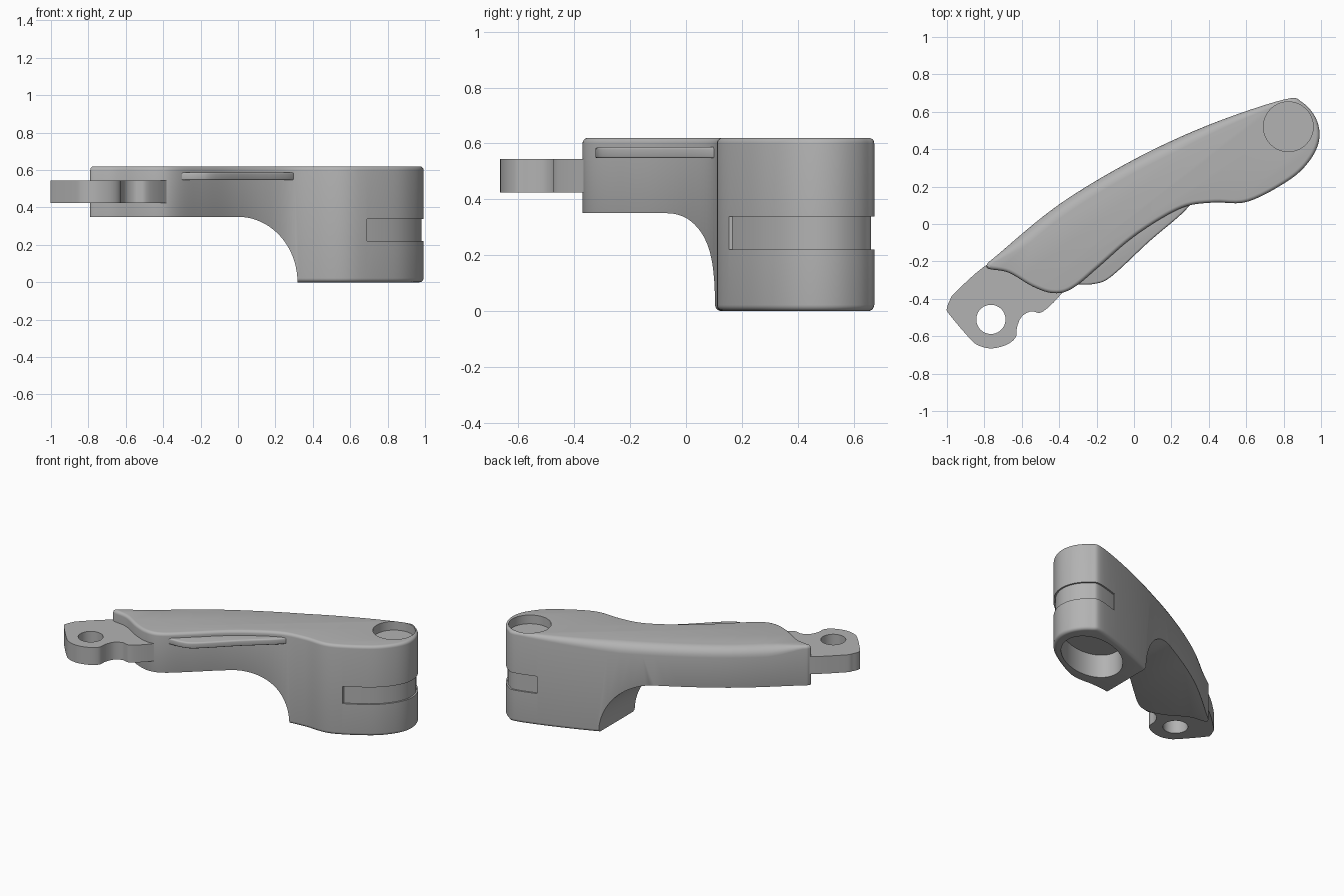
import bpy, bmesh, math
from mathutils import Vector

cube = bpy.data.objects.get("Cube")
if cube:
    bpy.data.objects.remove(cube, do_unlink=True)

grey = bpy.data.materials.new("satin_grey")
grey.use_nodes = True
COLOUR = (0.45, 0.45, 0.45, 1)
grey.diffuse_color = COLOUR
grey.node_tree.nodes["Principled BSDF"].inputs["Base Color"].default_value = COLOUR


def smooth_loop(points, steps=6):
    """Closed Catmull-Rom curve through counter-clockwise points."""
    pts = [Vector(p) for p in points]
    n, out = len(pts), []
    for i in range(n):
        a, b, c, d = (pts[(i + k - 1) % n] for k in range(4))
        for s in range(steps):
            t = s / steps
            out.append(0.5 * (2 * b + (c - a) * t + (2 * a - 5 * b + 4 * c - d) * t ** 2
                              + (3 * b - a - 3 * c + d) * t ** 3))
    return out


def outward(loop):
    n = len(loop)
    dirs = [(loop[(i + 1) % n] - loop[i - 1]).normalized() for i in range(n)]
    return [Vector((d.y, -d.x)) for d in dirs]


def add_object(name, bm):
    bmesh.ops.recalc_face_normals(bm, faces=bm.faces)
    mesh = bpy.data.meshes.new(name)
    bm.to_mesh(mesh)
    bm.free()
    mesh.materials.append(grey)
    obj = bpy.data.objects.new(name, mesh)
    bpy.context.collection.objects.link(obj)
    return obj


def stack(name, rings):
    """Solid through a stack of rings of 3D points."""
    bm = bmesh.new()
    rows = [[bm.verts.new(p) for p in ring] for ring in rings]
    n = len(rows[0])
    for low, high in zip(rows, rows[1:]):
        for i in range(n):
            j = (i + 1) % n
            bm.faces.new((low[i], low[j], high[j], high[i]))
    bm.faces.new(rows[0][::-1])
    bm.faces.new(rows[-1])
    return add_object(name, bm)


def slab(name, loop, z0, z1, low_r, high_r, steps=5):
    """Upright solid with rounded rims; high_r may vary along the outline."""
    normals = outward(loop)
    rings = []
    for top in (False, True):
        for k in range(steps + 1):
            a = math.pi / 2 * k / steps
            ring = []
            for p, nrm in zip(loop, normals):
                r = high_r(p, nrm) if top else low_r
                inset = r * (1 - (math.cos(a) if top else math.sin(a)))
                z = z1 - r * (1 - math.sin(a)) if top else z0 + r * (1 - math.cos(a))
                q = p - nrm * inset
                ring.append((q.x, q.y, z))
            rings.append(ring)
    return stack(name, rings)


def prism(name, loop, z0, z1):
    return stack(name, [[(p[0], p[1], z) for p in loop] for z in (z0, z1)])


def ellipse(cx, cy, a, b, turn=0, n=64):
    c, s = math.cos(turn), math.sin(turn)
    ring = [(a * math.cos(2 * math.pi * i / n), b * math.sin(2 * math.pi * i / n)) for i in range(n)]
    return [(cx + x * c - y * s, cy + x * s + y * c) for x, y in ring]


def apply(obj, mod):
    bpy.ops.object.select_all(action='DESELECT')
    bpy.context.view_layer.objects.active = obj
    obj.select_set(True)
    bpy.ops.object.modifier_apply(modifier=mod.name)


def cut(obj, cutter):
    mod = obj.modifiers.new("cut", 'BOOLEAN')
    mod.operation, mod.solver, mod.object = 'DIFFERENCE', 'EXACT', cutter
    apply(obj, mod)
    bpy.data.objects.remove(cutter, do_unlink=True)


def finish(obj):
    bpy.ops.object.select_all(action='DESELECT')
    bpy.context.view_layer.objects.active = obj
    obj.select_set(True)
    bpy.ops.object.shade_smooth_by_angle(angle=math.radians(32))


def clamp(v):
    return max(0.0, min(1.0, v))


# Curved arm body, softer along its long back edge
outline = smooth_loop([
    (-.785, -.215), (-.775, -.24), (-.67, -.26), (-.54, -.335), (-.43, -.37), (-.33, -.345),
    (-.19, -.23), (-.03, -.09), (.13, .02), (.28, .095), (.43, .115), (.61, .12),
    (.83, .235), (.94, .34), (.99, .45), (.975, .56), (.9, .65), (.8, .665),
    (.4, .53), (0, .345), (-.4, .105), (-.73, -.165)])


def top_radius(p, nrm):
    back = clamp(nrm.dot(Vector((-.6, .8))))
    fade = clamp((p.x + .76) / .15) * clamp((.8 - p.x) / .6)
    return .02 + .045 * back * fade


arm = slab("arm_body", outline, 0, .62, .022, top_radius)

# Scooped underside leaving a deep foot at one end
scoop = [(-1.2, .35), (-1.2, -.2), (.318, -.2)]
scoop += [(.318 * math.cos(a), .35 * math.sin(a))
          for a in (math.pi / 2 * k / 20 for k in range(21))]
cut(arm, stack("scoop_cutter", [[(x, y, z) for x, z in scoop] for y in (-1, 1)]))
bevel = arm.modifiers.new("soft_edges", 'BEVEL')
bevel.width, bevel.segments = .015, 3
bevel.limit_method, bevel.angle_limit = 'ANGLE', math.radians(45)
apply(arm, bevel)

# Shallow band wrapped around the foot
band = prism("band_cutter", [(.69, -.2), (1.3, -.2), (1.3, 1), (.69, 1)], .22, .338)
core = [p - nrm * .011 for p, nrm in zip(outline, outward(outline))]
cut(band, prism("band_core", core, .1, .5))
cut(arm, band)

# Round pocket on top and cup recess underneath
cut(arm, prism("pocket_cutter", ellipse(.825, .52, .133, .133), .56, .8))
cut(arm, prism("cup_cutter", ellipse(.67, .39, .27, .175, math.radians(27)), -.2, .16))
finish(arm)

# Hinge link with a pin hole
link_outline = smooth_loop([
    (-.99, -.48), (-.88, -.61), (-.83, -.65), (-.76, -.665), (-.68, -.645), (-.632, -.605),
    (-.625, -.55), (-.6, -.495), (-.55, -.467), (-.49, -.47), (-.39, -.375), (-.32, -.26),
    (-.48, -.08), (-.76, -.2), (-.95, -.36), (-.985, -.41), (-1, -.45)], 5)
link = prism("hinge_link", link_outline, .425, .545)
cut(link, prism("pin_cutter", ellipse(-.765, -.51, .078, .078), .2, .8))
finish(link)

# Thin side plate tucked under the top edge
plate_outline = smooth_loop([
    (-.43, -.31), (-.37, -.345), (-.31, -.325), (-.21, -.32), (-.12, -.28), (.08, -.095),
    (.29, .09), (.32, .2), (0, .1), (-.3, -.15)], 5)
finish(slab("side_plate", plate_outline, .547, .588, .006, lambda p, nrm: .01, 3))
